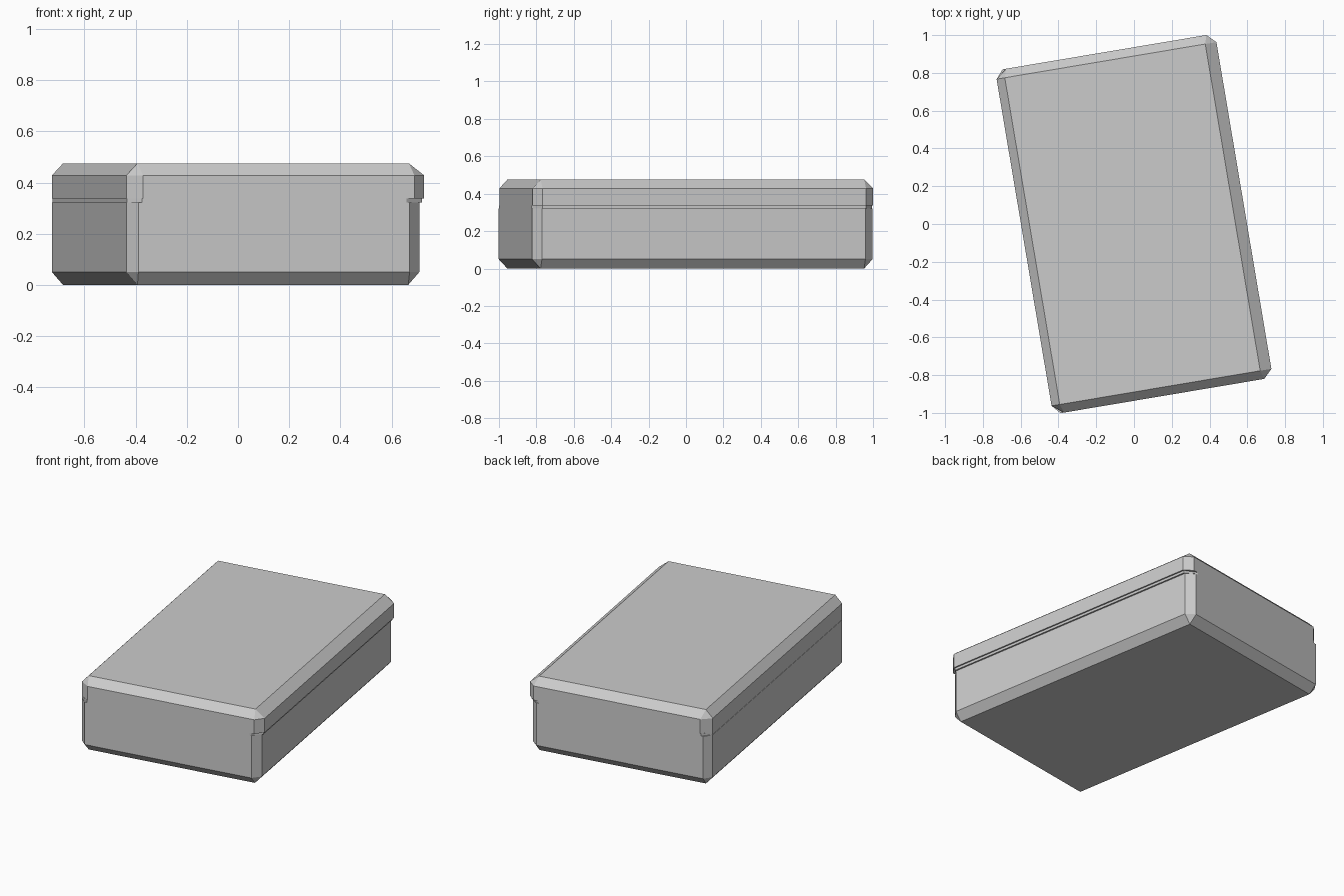
import bpy, bmesh, math

if "Cube" in bpy.data.objects:
    bpy.data.objects.remove(bpy.data.objects["Cube"])

gray = bpy.data.materials.new("light_gray")
gray.use_nodes = True
gray.diffuse_color = (0.6, 0.6, 0.6, 1)
gray.node_tree.nodes["Principled BSDF"].inputs["Base Color"].default_value = gray.diffuse_color

SIDE, INNER = 0.923, 0.877  # half length, and where the corner chamfers end


def ring(bm, z, xs, inner=INNER, side=SIDE):
    """Chamfered rectangle: outer and inner x on each side, counterclockwise."""
    a, b, c, d = xs
    outline = [(b, -side), (c, -side), (d, -inner), (d, inner),
               (c, side), (b, side), (a, inner), (a, -inner)]
    return [bm.verts.new((x, y, z)) for x, y in outline]


def loft(name, sections, cap):
    bm = bmesh.new()
    rings = [ring(bm, *s) for s in sections]
    for low, high in zip(rings, rings[1:]):
        for i in range(8):
            j = (i + 1) % 8
            bm.faces.new((low[i], low[j], high[j], high[i]))
    if cap == "bottom":
        bm.faces.new(rings[0][::-1])
    else:
        bm.faces.new(rings[-1])
    # collapse the square ends and drop the flush, zero-area steps
    bmesh.ops.remove_doubles(bm, verts=bm.verts[:], dist=0.0005)
    flat = [f for f in bm.faces if f.calc_area() < 1e-6]
    bmesh.ops.delete(bm, geom=flat, context="FACES")
    mesh = bpy.data.meshes.new(name)
    bm.to_mesh(mesh)
    bm.free()
    mesh.materials.append(gray)
    obj = bpy.data.objects.new(name, mesh)
    obj.rotation_euler.z = math.radians(9.55)
    bpy.context.collection.objects.link(obj)
    return obj


# x stations of each cross-section
body = (-0.59, -0.55, 0.525, 0.571)
lip = (-0.588, -0.535, 0.513, 0.581)
lid = (-0.59, -0.531, 0.544, 0.59)
bottom_end = (-0.546, -0.546, 0.527, 0.527)
top_end = (-0.546, -0.546, 0.53, 0.53)

# lower box with chamfered base
loft("box_body", [(0, bottom_end, INNER, INNER), (0.05, body), (0.322, body)], "bottom")

# lid overhanging one long side above a thin stepped lip
loft("box_lid", [(0.322, body), (0.322, lip), (0.337, lip), (0.337, lid),
                 (0.428, lid), (0.475, top_end, INNER, INNER)], "top")
